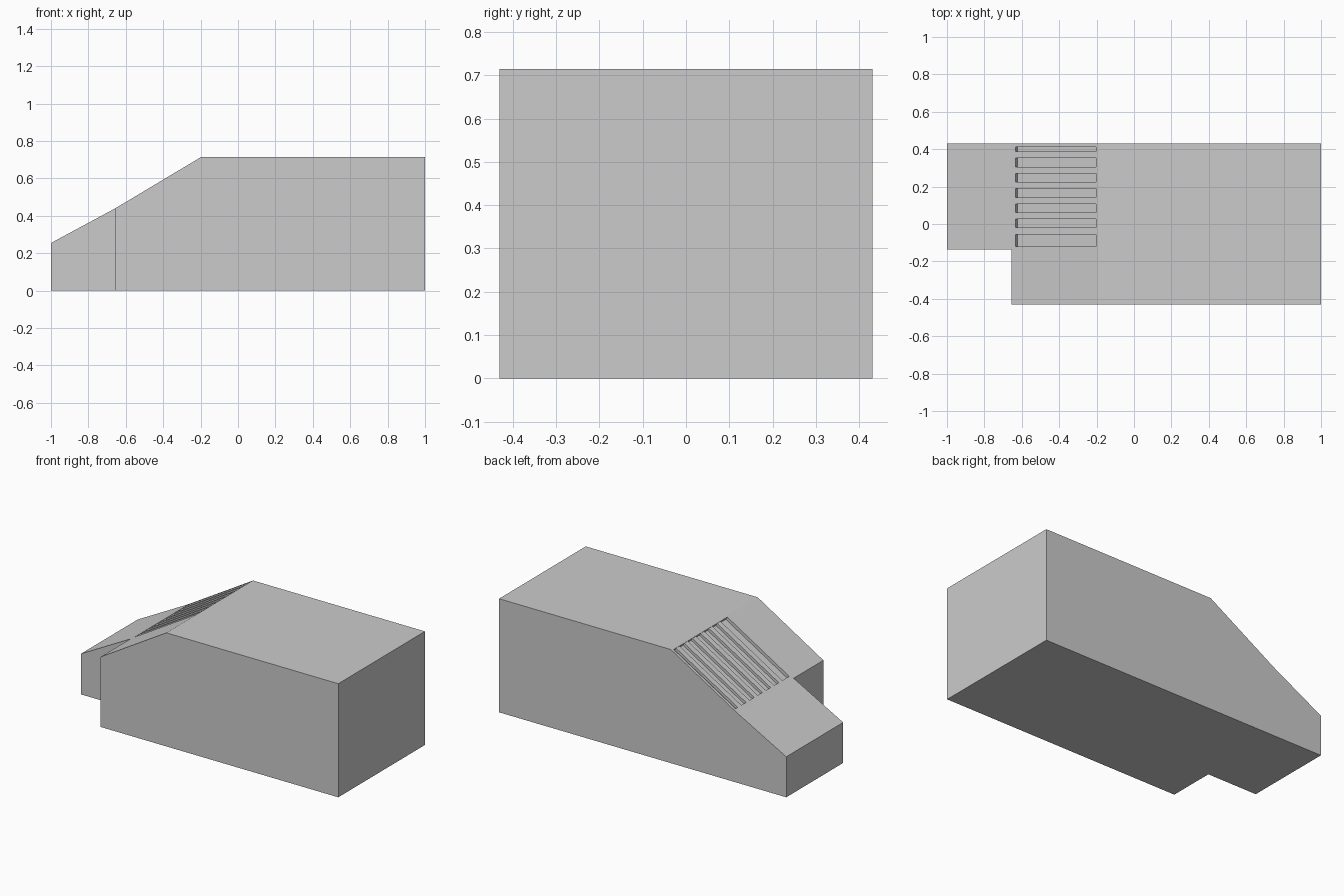
import bpy, bmesh
from math import hypot

if "Cube" in bpy.data.objects:
    bpy.data.objects.remove(bpy.data.objects["Cube"])


def prism(name, profile, y0, y1):
    """Extrude an x-z profile from y0 to y1."""
    bm = bmesh.new()
    face = bm.faces.new([bm.verts.new((x, y0, z)) for x, z in profile])
    ext = bmesh.ops.extrude_face_region(bm, geom=[face])
    verts = [v for v in ext["geom"] if isinstance(v, bmesh.types.BMVert)]
    bmesh.ops.translate(bm, verts=verts, vec=(0, y1 - y0, 0))
    bmesh.ops.recalc_face_normals(bm, faces=bm.faces)
    mesh = bpy.data.meshes.new(name)
    bm.to_mesh(mesh)
    bm.free()
    obj = bpy.data.objects.new(name, mesh)
    bpy.context.collection.objects.link(obj)
    return obj


def cut(target, cutter):
    mod = target.modifiers.new("cut", "BOOLEAN")
    mod.operation = "DIFFERENCE"
    mod.solver = "EXACT"
    mod.object = cutter
    bpy.context.view_layer.objects.active = target
    bpy.ops.object.modifier_apply(modifier=mod.name)
    bpy.data.objects.remove(cutter, do_unlink=True)


# Slope between the low step and the flat top
LOW, HIGH = (-0.655, 0.441), (-0.197, 0.715)
dx, dz = HIGH[0] - LOW[0], HIGH[1] - LOW[1]
length = hypot(dx, dz)
NX, NZ = -dz / length, dx / length


def on_slope(t, height):
    return (LOW[0] + dx * t + NX * height, LOW[1] + dz * t + NZ * height)


def slab(t0, t1, h0, h1):
    return [on_slope(t0, h0), on_slope(t1, h0), on_slope(t1, h1), on_slope(t0, h1)]


# Main body with sloped end
body = prism("body", [(-1, 0), (1, 0), (1, 0.715), HIGH, LOW, (-1, 0.255)], -0.431, 0.431)

# Notch beside the low step
cut(body, prism("notch_cutter", [(-1.1, -0.1), (-0.655, -0.1), (-0.655, 0.8), (-1.1, 0.8)], -0.6, -0.135))

# Shallow recess in the slope
cut(body, prism("recess_cutter", slab(0.045, 0.985, -0.02, 0.03), -0.12, 0.413))

# Ribs running down the recess
for i in range(6):
    y = -0.055 + i * 0.0815
    prism(f"rib_{i + 1}", slab(0.045, 0.985, -0.0205, -0.003), y, y + 0.035)
